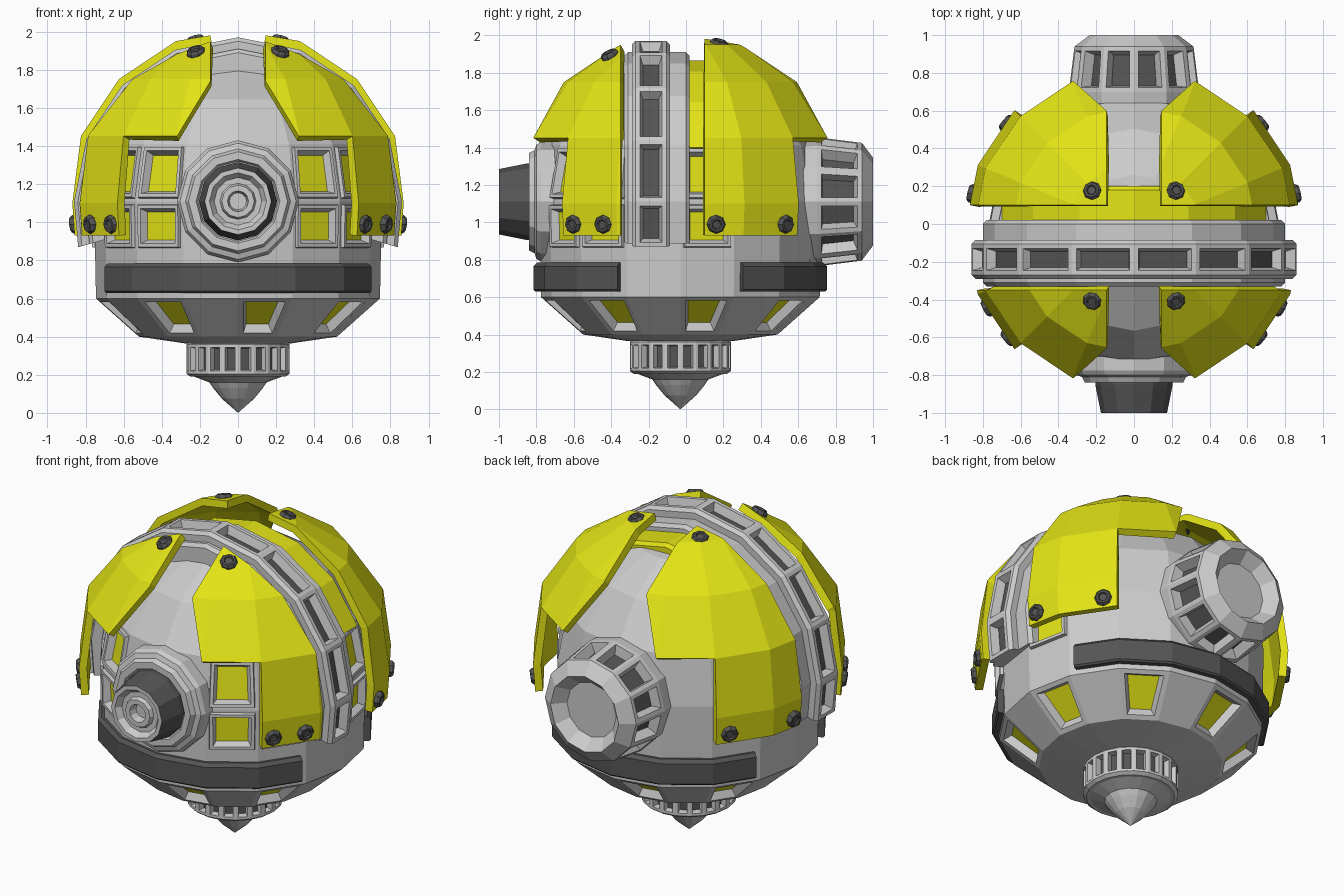
import bpy, bmesh
from math import sin, cos, pi, sqrt, atan2
from mathutils import Matrix, Vector

if "Cube" in bpy.data.objects:
    bpy.data.objects.remove(bpy.data.objects["Cube"])

def material(name, c):
    m = bpy.data.materials.new(name)
    m.diffuse_color = (*c, 1)
    m.use_nodes = True
    m.node_tree.nodes["Principled BSDF"].inputs["Base Color"].default_value = m.diffuse_color
    return m

MATS = [material("grey", (.75, .75, .75)), material("yellow", (.77, .77, .008)),
        material("dark_grey", (.09, .09, .09))]
GREY, YELLOW, DARK = 0, 1, 2
CY, CZ, STEP = -.03, 1.11, pi / 8          # centre of the shell, 16-sided step
FRONT = Matrix.Rotation(pi / 2, 4, 'X')    # local z -> -y
BACK = Matrix.Rotation(-pi / 2, 4, 'X')    # local z -> +y

def finish(bm, name, matrix):
    me = bpy.data.meshes.new(name)
    bm.to_mesh(me)
    bm.free()
    for m in MATS:
        me.materials.append(m)
    ob = bpy.data.objects.new(name, me)
    ob.matrix_world = matrix
    bpy.context.collection.objects.link(ob)
    return ob

def circle(n):
    return [(cos(2 * pi * k / n), sin(2 * pi * k / n)) for k in range(n)]

def sweep(name, prof, path, matrix, mat=GREY, solid=False, mats={}, cuts=()):
    """Carry a (radius, height) profile round a path. solid: closed section on an
    open path. cuts: (faces wanted(row, seg), material, inset steps)."""
    bm = bmesh.new()
    grid = [[bm.verts.new((r * x, r * y, h)) for r, h in prof] for x, y in path]
    n, m = len(path), len(prof)
    faces = {}
    for k in range(n - 1 if solid else n):
        a, b = grid[k], grid[(k + 1) % n]
        for i in range(m if solid else m - 1):
            j = (i + 1) % m
            f = faces[i, k] = bm.faces.new((a[i], b[i], b[j], a[j]))
            f.material_index = mats.get(i, mat)
    if solid:
        for end in (grid[0], grid[-1]):
            bm.faces.new(end).material_index = mat
    picked = [([f for key, f in faces.items() if want(*key)], mi, steps)
              for want, mi, steps in cuts]
    bmesh.ops.remove_doubles(bm, verts=bm.verts[:], dist=1e-5)
    bmesh.ops.recalc_face_normals(bm, faces=bm.faces[:])
    for fs, mi, steps in picked:
        for t, d in steps:
            bmesh.ops.inset_individual(bm, faces=fs, thickness=t, depth=d, use_even_offset=True)
        for f in fs:
            f.material_index = mi
    return finish(bm, name, matrix)

AT_BODY = Matrix.Translation((0, CY, 0))

# main body with framed windows and lower windows
body = [(0, .36), (.28, .365), (.52, .40), (.745, .60), (.75, .85), (.755, CZ),
        (.70, 1.41), (.535, 1.645), (.29, 1.80), (0, 1.84)]
frame = [(.016, 0), (.004, .02), (.018, 0), (.018, -.04)]
sweep("body", body, circle(16), AT_BODY, cuts=[
    (lambda i, k: i in (4, 5) and k in (0, 7, 9, 10, 13, 14), YELLOW, frame),
    (lambda i, k: i == 2 and k % 2 == 0, YELLOW, [(.028, 0), (.02, -.045)])])

# slotted drum and nose cone underneath
sweep("bottom_drum", [(0, .19), (.25, .19), (.27, .205), (.27, .36), (.25, .385), (0, .385)],
      circle(20), AT_BODY,
      cuts=[(lambda i, k: i == 2, DARK, [(.016, 0), (.006, -.035)])])
sweep("bottom_cone", [(0, 0), (.085, .075), (.13, .13), (.15, .16), (.27, .205), (0, .21)],
      circle(16), AT_BODY)

# dark bumper bands, front and back
for name, k0 in (("front_band", 9), ("back_band", 1)):
    arc = [Vector((cos(k * STEP), sin(k * STEP))) for k in range(k0, k0 + 7)]
    arc[0], arc[-1] = arc[0].lerp(arc[1], .14), arc[-1].lerp(arc[-2], .14)
    sweep(name, [(.72, .63), (.775, .63), (.785, .64), (.785, .765), (.765, .785), (.72, .785)],
          arc, AT_BODY, DARK, True)

# arches over the body (y runs along the local -z)
def arch(name, r, y1, y2, mat=GREY, cuts=(), inner=.68, feet=True):
    lo, hi = (0, 9) if feet else (1, 8)
    path = [(cos(k * STEP), sin(k * STEP)) for k in range(lo, hi)]
    if feet:
        path = [(.975, -.28)] + path + [(-.975, -.28)]
    c = .02
    sec = [(inner, -y1), (r - c, -y1), (r, -y1 + c), (r, -y2 - c), (r - c, -y2), (inner, -y2)]
    sweep(name, sec, path, Matrix.Translation((0, 0, CZ)) @ FRONT, mat, True, cuts=cuts)

arch("arch_base", .80, .02, -.33)
arch("slotted_arch", .86, -.085, -.29, inner=.75,
     cuts=[(lambda i, k: i == 2, DARK, [(.024, 0), (.016, -.05)])])
arch("yellow_strip", .755, .20, .0, YELLOW, feet=False)

# front boss and lens
AT_FRONT = Matrix.Translation((0, 0, CZ)) @ FRONT
sweep("front_boss", [(0, .6), (.32, .6), (.32, .775), (.305, .80), (.275, .81), (.26, .84),
                     (.22, .84), (.21, .82), (0, .82)], circle(12), AT_FRONT)
sweep("front_lens", [(0, .8), (.205, .8), (.205, .85), (.175, 1), (.15, 1), (.125, .965),
                     (.095, .965), (.085, .99), (.055, .99), (.045, .94), (0, .94)],
      circle(12), AT_FRONT, mats={0: DARK, 1: DARK, 2: DARK})

# rear slotted thruster with dished end
sweep("rear_thruster", [(0, .5), (.33, .5), (.345, .70), (.315, .94), (.235, 1), (.17, .93), (0, .93)],
      circle(12), Matrix.Translation((0, 0, CZ)) @ BACK,
      cuts=[(lambda i, k: i == 2, DARK, [(.024, 0), (.014, -.06)])])

# four yellow armour plates cut from a 16 x 8 sphere with straighter lower walls
R, PZ = .92, 1.10
def plate(name, sx, sy):
    bm = bmesh.new()
    bmesh.ops.create_uvsphere(bm, u_segments=16, v_segments=8, radius=R)
    for v in bm.verts:
        if -.5 < v.co.z < .01:
            s = (.895 if v.co.z > -.1 else .87) / v.co.xy.length
            v.co.x *= s
            v.co.y *= s
    edge = .32 if sy < 0 else .13
    for co, no in (((sx * .145, 0, 0), (1, 0, 0)), ((0, sy * edge, 0), (0, 1, 0)),
                   ((0, 0, -.17), (0, 0, 1)), ((sx * .32, 0, .352), (sx * .28, 0, .17))):
        bmesh.ops.bisect_plane(bm, geom=bm.verts[:] + bm.edges[:] + bm.faces[:],
                               plane_co=co, plane_no=no)
    def keep(c):
        x, y, z = c.x * sx, c.y * sy, c.z
        if x < .145 or y < edge or z < -.17:
            return False
        if z > R * sin(STEP):
            return .28 * x + .17 * z > .28 * .32 + .17 * .352
        return atan2(x, y) > pi / 4
    bmesh.ops.delete(bm, geom=[f for f in bm.faces if not keep(f.calc_center_median())],
                     context='FACES')
    for f in bm.faces:
        f.material_index = YELLOW
    ob = finish(bm, name, Matrix.Translation((0, CY, PZ)))
    mod = ob.modifiers.new("thickness", 'SOLIDIFY')
    mod.thickness, mod.offset = .045, -1

# dark bolts standing square to the plates
def bolt(name, d, r):
    d = d.normalized()
    m = Matrix.Translation(Vector((0, CY, PZ)) + d * r) @ d.to_track_quat('Z', 'Y').to_matrix().to_4x4()
    sweep(name, [(0, -.03), (.05, -.03), (.05, .012), (.04, .026), (.028, .026), (.022, .016), (0, .016)],
          circle(8), m, DARK)

for side, sx in (("left", -1), ("right", 1)):
    for end, sy, top_y, low_ys in (("front", -1, -.405, (-.60, -.44)), ("back", 1, .175, (.16, .53))):
        plate(f"{end}_{side}_plate", sx, sy)
        y = top_y - CY
        bolt(f"{end}_{side}_top_bolt", Vector((sx * .22, y, sqrt(.9**2 - .22**2 - y * y))), .9)
        for n, ly in enumerate(low_ys):
            y = ly - CY
            bolt(f"{end}_{side}_low_bolt_{n + 1}", Vector((sx * sqrt(.88**2 - y * y - .0121), y, -.11)), .88)
